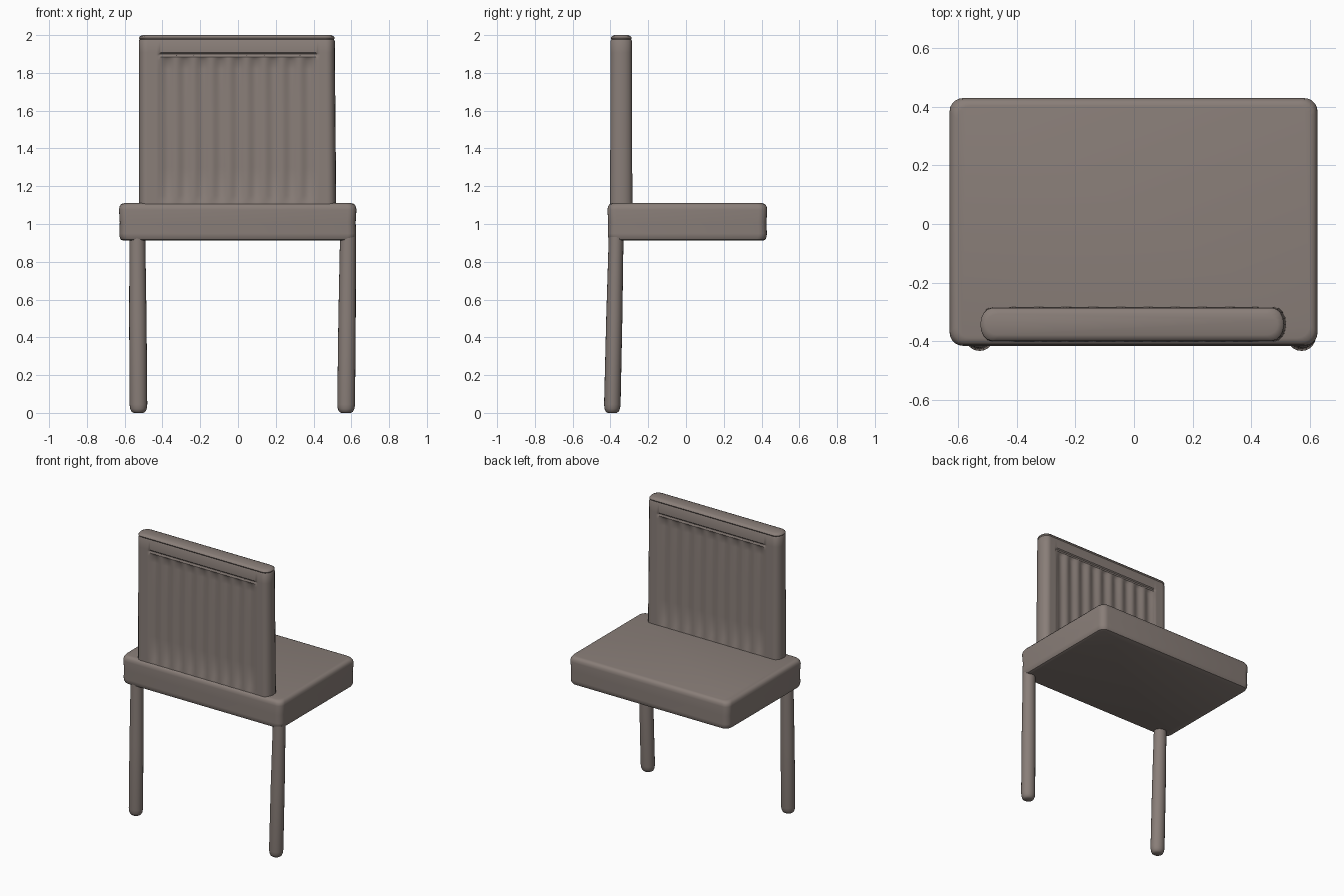
import bpy, bmesh, math
from mathutils import Vector

if "Cube" in bpy.data.objects:
    bpy.data.objects.remove(bpy.data.objects["Cube"])

taupe = bpy.data.materials.new("warm_taupe")
taupe.diffuse_color = (0.25, 0.208, 0.188, 1)
taupe.use_nodes = True
taupe.node_tree.nodes["Principled BSDF"].inputs["Base Color"].default_value = taupe.diffuse_color


def finish(name, bm):
    bmesh.ops.recalc_face_normals(bm, faces=bm.faces[:])
    mesh = bpy.data.meshes.new(name)
    bm.to_mesh(mesh)
    bm.free()
    obj = bpy.data.objects.new(name, mesh)
    bpy.context.collection.objects.link(obj)
    mesh.materials.append(taupe)
    bpy.ops.object.select_all(action='DESELECT')
    obj.select_set(True)
    bpy.context.view_layer.objects.active = obj
    bpy.ops.object.shade_smooth_by_angle(angle=math.radians(40))
    return obj


def loft(name, rings):
    """Skin a stack of equal-length closed rings and cap both ends."""
    bm = bmesh.new()
    loops = [[bm.verts.new(p) for p in ring] for ring in rings]
    for a, b in zip(loops, loops[1:]):
        for i in range(len(a)):
            j = (i + 1) % len(a)
            bm.faces.new((a[i], a[j], b[j], b[i]))
    bm.faces.new(loops[0])
    bm.faces.new(loops[-1])
    return finish(name, bm)


def rounded_rect(x0, x1, y0, y1, z, r, n=5):
    pts = []
    for k, (cx, cy) in enumerate(((x1 - r, y1 - r), (x0 + r, y1 - r),
                                  (x0 + r, y0 + r), (x1 - r, y0 + r))):
        for i in range(n + 1):
            a = math.pi / 2 * (k + i / n)
            pts.append((cx + r * math.cos(a), cy + r * math.sin(a), z))
    return pts


# Seat: thick slab with softened edges
rings = []
for z, inset in ((0.912, 0.022), (0.917, 0.01), (0.932, 0.003), (0.95, 0.002),
                 (1.01, 0.004), (1.075, 0.0), (1.093, 0.003), (1.106, 0.012), (1.11, 0.026)):
    rings.append(rounded_rect(-0.63 + inset, 0.627 - inset,
                              -0.416 + inset, 0.43 - inset, z, 0.045))
loft("seat", rings)


# Backrest: capsule plan with fluted faces below a plain top rail
def back_ring(z, flute, groove, inset):
    t = (z - 1.1) / 0.9
    x0, x1 = -0.525 + inset, 0.52 - 0.008 * t - inset
    yc, half = -0.343, 0.059 - 0.003 * t - inset
    cap = 0.04
    pts, n, m = [], 126, 8
    for side in (1, -1):
        for i in range(n + 1):
            u = i / n if side < 0 else 1 - i / n
            x = x0 + cap + u * (x1 - x0 - 2 * cap)
            y = half
            if abs(x) < 0.42:
                wave = 0.5 - 0.5 * math.cos(2 * math.pi * (x + 0.42) / 0.0933)
                y -= flute * wave + groove
            pts.append((x, yc + side * y, z))
        for i in range(1, m):
            a = math.pi * i / m
            ex = x0 + cap if side > 0 else x1 - cap
            pts.append((ex - side * cap * math.sin(a),
                        yc + side * half * math.cos(a), z))
    return pts


levels = ((1.09, 0, 0, 0), (1.12, 0.002, 0, 0), (1.15, 0.013, 0.002, 0),
          (1.3, 0.01, 0.003, 0), (1.6, 0.008, 0.004, 0), (1.82, 0.011, 0.003, 0),
          (1.865, 0.014, 0.002, 0), (1.885, 0.002, 0.001, 0),
          (1.892, 0, 0.007, 0), (1.9, 0, 0.007, 0), (1.907, 0, 0, 0),
          (1.97, 0, 0, 0), (1.978, 0, 0, 0.004), (1.985, 0, 0, 0),
          (1.994, 0, 0, 0.006), (2.0, 0, 0, 0.02))
loft("backrest", [back_ring(*lv) for lv in levels])


# Legs: a slightly raked pair with rounded feet
def leg(name, x_foot, x_top):
    rings = []
    for z, r in ((0.0, 0.026), (0.007, 0.037), (0.022, 0.044), (0.045, 0.047),
                 (0.5, 0.046), (0.93, 0.042)):
        t = z / 0.93
        cx, cy = x_foot + (x_top - x_foot) * t, -0.391 + 0.021 * t
        rings.append([(cx + r * math.cos(math.tau * i / 20),
                       cy + r * 0.93 * math.sin(math.tau * i / 20), z)
                      for i in range(20)])
    loft(name, rings)


leg("leg_left", -0.527, -0.533)
leg("leg_right", 0.572, 0.582)
